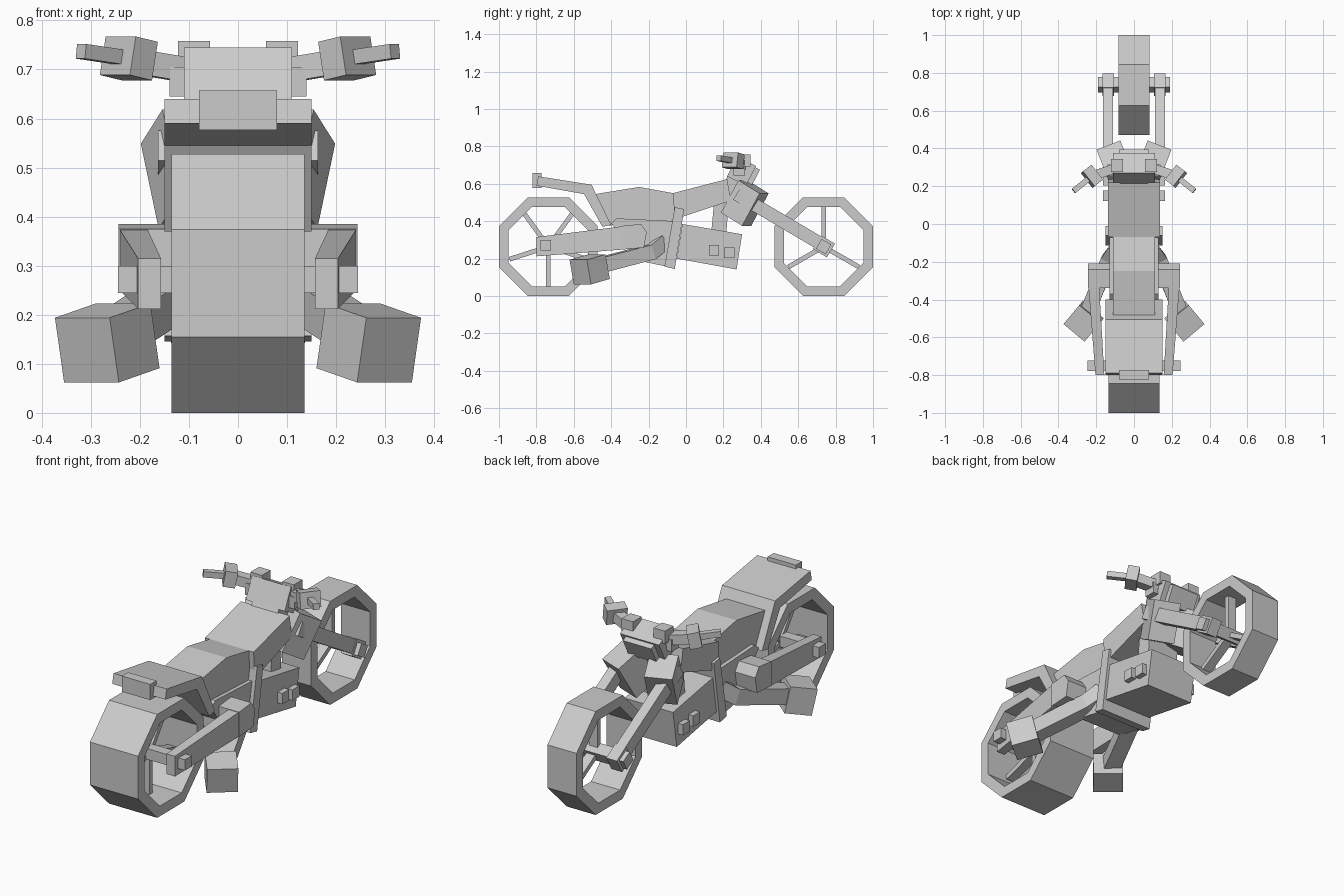
import bpy, bmesh
from math import pi, cos, sin
from mathutils import Vector

if "Cube" in bpy.data.objects:
    bpy.data.objects.remove(bpy.data.objects["Cube"])


def make(name, verts, faces):
    me = bpy.data.meshes.new(name)
    me.from_pydata([tuple(v) for v in verts], [], faces)
    bm = bmesh.new()
    bm.from_mesh(me)
    bmesh.ops.recalc_face_normals(bm, faces=bm.faces)
    bm.to_mesh(me)
    bm.free()
    ob = bpy.data.objects.new(name, me)
    bpy.context.collection.objects.link(ob)
    return ob


def mirror(ob):
    ob.modifiers.new("mirror", 'MIRROR')
    return ob


# extrude a side (y, z) outline across x
def prism(name, outline, x0, x1):
    n = len(outline)
    verts = [(x, y, z) for x in (x0, x1) for y, z in outline]
    faces = [tuple(range(n)), tuple(range(n, 2 * n))]
    faces += [(i, (i + 1) % n, n + (i + 1) % n, n + i) for i in range(n)]
    return make(name, verts, faces)


# square bar following a path; each section is w wide and h high
def bar(name, path, w, h):
    pts = [Vector(p) for p in path]
    verts, n = [], len(pts)
    for i, p in enumerate(pts):
        d = (pts[min(i + 1, n - 1)] - pts[max(i - 1, 0)]).normalized()
        side = Vector((1, 0, 0)) if abs(d.x) < 1e-5 else d.cross(Vector((0, 0, 1))).normalized()
        up = side.cross(d).normalized()
        verts += [p + side * a * w / 2 + up * b * h / 2
                  for a, b in ((-1, -1), (1, -1), (1, 1), (-1, 1))]
    faces = [(0, 1, 2, 3), tuple(range(4 * n - 4, 4 * n))]
    for i in range(n - 1):
        faces += [(4*i + j, 4*i + (j+1) % 4, 4*i + 4 + (j+1) % 4, 4*i + 4 + j) for j in range(4)]
    return make(name, verts, faces)


def box(name, c, s):
    y, z, b, d = c[1], c[2], s[1] / 2, s[2] / 2
    return prism(name, [(y-b, z-d), (y+b, z-d), (y+b, z+d), (y-b, z+d)],
                 c[0] - s[0] / 2, c[0] + s[0] / 2)


# octagonal wheel rim with spokes and a square axle
def wheel(name, y, half, spokes, start, axle_half, axle_turn, axle_size):
    z, k = 0.264, cos(pi / 8)
    verts = [(x, y + r / k * cos(a), z + r / k * sin(a))
             for r, x in ((0.264, -half), (0.264, half), (0.212, half), (0.212, -half))
             for a in [pi / 8 + i * pi / 4 for i in range(8)]]
    faces = [(8*j + i, 8*j + (i+1) % 8, 8*((j+1) % 4) + (i+1) % 8, 8*((j+1) % 4) + i)
             for j in range(4) for i in range(8)]
    make(name + "_tyre", verts, faces)
    for i in range(spokes):
        a = start + i * 2 * pi / spokes
        bar(name + "_spoke", [(0, y, z), (0, y + 0.218 * cos(a), z + 0.218 * sin(a))], 0.05, 0.025)
    r = axle_size / 2 ** 0.5
    prism(name + "_axle", [(y + r * cos(axle_turn + pi/4 + i*pi/2), z + r * sin(axle_turn + pi/4 + i*pi/2))
                           for i in range(4)], -axle_half, axle_half)


wheel("rear_wheel", -0.736, 0.136, 5, -pi / 2, 0, 0, 0.055)
wheel("front_wheel", 0.736, 0.082, 3, pi / 2, 0.19, -pi / 6, 0.06)
bar("rear_axle_bar", [(-0.245, -0.75, 0.272), (0.245, -0.75, 0.272)], 0.055, 0.055)

# seat, tank and rear fender
prism("seat", [(-0.485, 0.545), (-0.25, 0.583), (-0.07, 0.55), (-0.06, 0.41), (-0.13, 0.38),
               (-0.25, 0.41), (-0.41, 0.375)], -0.11, 0.11)
prism("fuel_tank", [(-0.07, 0.55), (0.22, 0.625), (0.24, 0.51), (-0.06, 0.41)], -0.137, 0.137)
prism("rear_fender", [(-0.79, 0.64), (-0.505, 0.595), (-0.40, 0.38), (-0.447, 0.37),
                      (-0.545, 0.545), (-0.80, 0.59)], -0.15, 0.15)
box("tail_light", (0, -0.797, 0.617), (0.16, 0.05, 0.08))

# engine, frame plate and gearbox
prism("engine", [(-0.02, 0.385), (0.30, 0.33), (0.27, 0.142), (-0.05, 0.20)], -0.137, 0.137)
prism("frame_plate", [(-0.06, 0.475), (-0.01, 0.465), (-0.06, 0.145), (-0.115, 0.157)], -0.15, 0.15)
prism("gearbox", [(-0.40, 0.39), (-0.37, 0.415), (-0.05, 0.40), (-0.09, 0.155), (-0.26, 0.19)],
      -0.13, 0.13)
for y, z in ((0.15, 0.245), (0.232, 0.232)):
    box("engine_bolt", (0, y, z), (0.33, 0.055, 0.055))
prism("front_frame_post", [(0.135, 0.34), (0.215, 0.33), (0.23, 0.52), (0.15, 0.50)], -0.09, 0.09)

# swing arm with cross member
mirror(make("swing_arm", [(x, y, z) for y, x0, x1, z0, z1 in
            ((-0.80, 0.157, 0.204, 0.212, 0.315), (-0.32, 0.185, 0.242, 0.25, 0.375))
            for x, z in ((x0, z0), (x1, z0), (x1, z1), (x0, z1))],
            [(0, 1, 2, 3), (4, 5, 6, 7)] + [(j, (j+1) % 4, 4 + (j+1) % 4, 4 + j) for j in range(4)]))
prism("swing_arm_pivot", [(-0.34, 0.25), (-0.225, 0.258), (-0.21, 0.34), (-0.24, 0.385),
                          (-0.34, 0.375)], -0.244, 0.244)

# exhausts
mirror(bar("exhaust_pipe", [(0.09, -0.13, 0.29), (0.135, -0.19, 0.235), (0.25, -0.475, 0.16)],
           0.08, 0.08))
mirror(bar("muffler", [(0.225, -0.465, 0.157), (0.308, -0.565, 0.128)], 0.145, 0.135))

# front fork and shrouds
mirror(bar("fork_leg", [(0.137, 0.27, 0.545), (0.137, 0.745, 0.265)], 0.052, 0.07))
mirror(bar("fork_foot", [(0.137, 0.70, 0.288), (0.137, 0.775, 0.243)], 0.06, 0.085))
mirror(bar("fork_shroud", [(0.073, 0.258, 0.532), (0.117, 0.371, 0.462)], 0.135, 0.20))
bar("steering_stem", [(0, 0.22, 0.53), (0, 0.29, 0.66)], 0.15, 0.10)

# headlight
prism("headlight", [(0.22, 0.64), (0.27, 0.745), (0.375, 0.695), (0.32, 0.59)], -0.11, 0.11)
prism("headlight_lens", [(0.365, 0.69), (0.395, 0.675), (0.35, 0.587), (0.32, 0.60)], -0.08, 0.08)

# handlebars
mirror(bar("handlebar", [(0.05, 0.31, 0.69), (0.22, 0.255, 0.718)], 0.05, 0.05))
mirror(box("handlebar_clamp", (0.09, 0.31, 0.725), (0.065, 0.07, 0.065)))
mirror(box("handlebar_riser", (0.125, 0.285, 0.675), (0.03, 0.06, 0.06)))
mirror(bar("lever_block", [(0.20, 0.27, 0.717), (0.245, 0.235, 0.728)], 0.10, 0.08))
mirror(bar("grip", [(0.22, 0.255, 0.722), (0.32, 0.175, 0.737)], 0.03, 0.03))
